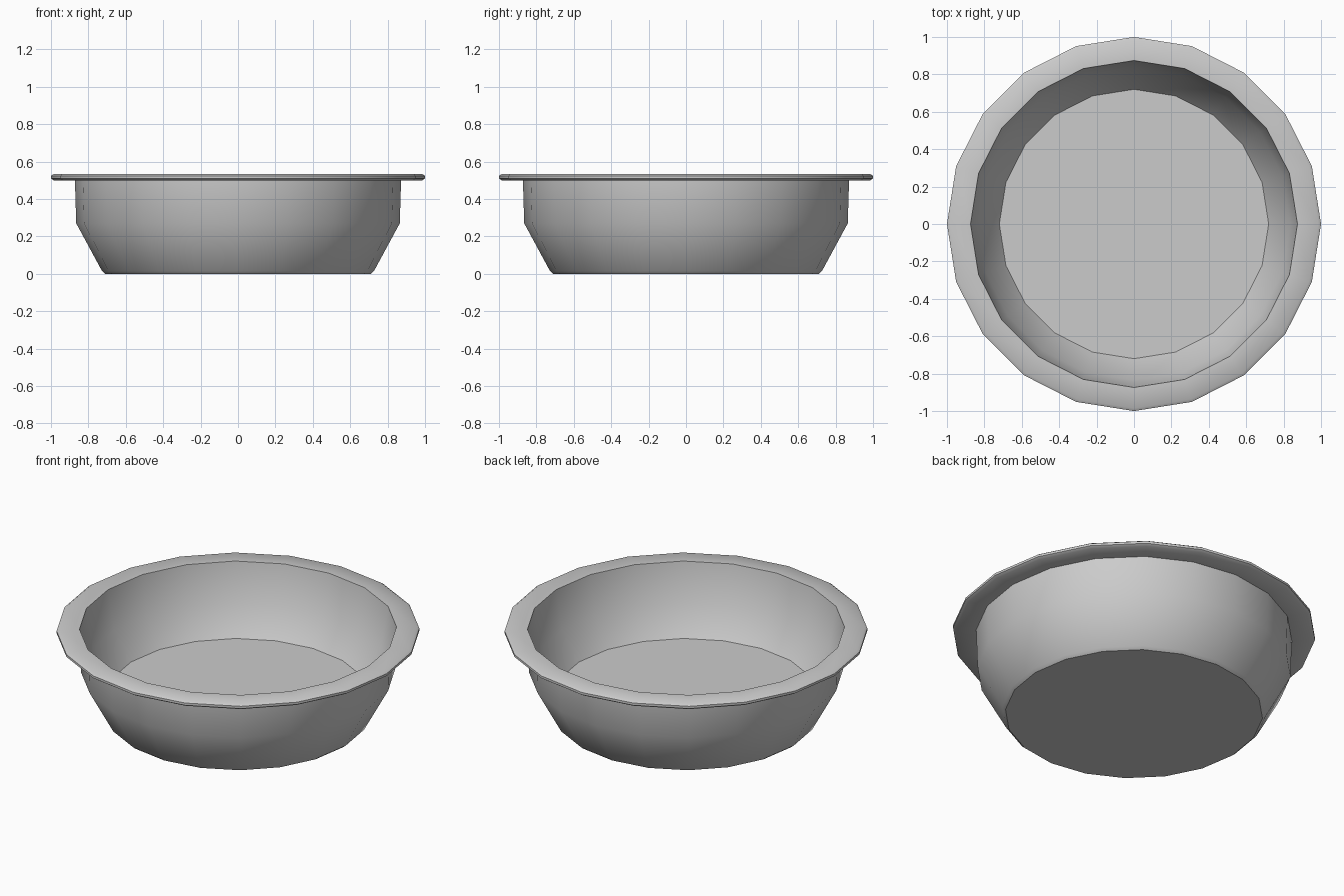
import bpy, bmesh, math

if "Cube" in bpy.data.objects:
    bpy.data.objects.remove(bpy.data.objects["Cube"])

SIDES = 20


def lathe(name, profile, smooth_angle):
    """Revolve (radius, z) points about z; radius 0 becomes a single pole."""
    bm = bmesh.new()
    rings = []
    for r, z in profile:
        if r == 0:
            rings.append([bm.verts.new((0, 0, z))] * SIDES)
        else:
            rings.append([bm.verts.new((r * math.cos(2 * math.pi * i / SIDES),
                                        r * math.sin(2 * math.pi * i / SIDES), z))
                          for i in range(SIDES)])
    for a, b in zip(rings, rings[1:]):
        for i in range(SIDES):
            j = (i + 1) % SIDES
            quad = list(dict.fromkeys((a[i], a[j], b[j], b[i])))
            bm.faces.new(quad)
    bmesh.ops.recalc_face_normals(bm, faces=bm.faces)
    mesh = bpy.data.meshes.new(name)
    bm.to_mesh(mesh)
    bm.free()
    obj = bpy.data.objects.new(name, mesh)
    bpy.context.collection.objects.link(obj)
    bpy.ops.object.select_all(action='DESELECT')
    obj.select_set(True)
    bpy.context.view_layer.objects.active = obj
    bpy.ops.object.shade_smooth_by_angle(angle=math.radians(smooth_angle))
    return obj


# Bowl: underside, outer wall, flat flared rim, inner wall, raised floor
lathe("bowl", [
    (0, 0), (0.71, 0.0), (0.727, 0.015),        # base
    (0.865, 0.27), (0.872, 0.50),               # outer wall
    (0.985, 0.50), (1.0, 0.51),                 # rim underside and lip
    (1.0, 0.524), (0.985, 0.534), (0.874, 0.534),
    (0.835, 0.30), (0.72, 0.135),               # inner wall
    (0, 0.135),                                 # floor
], 40)
